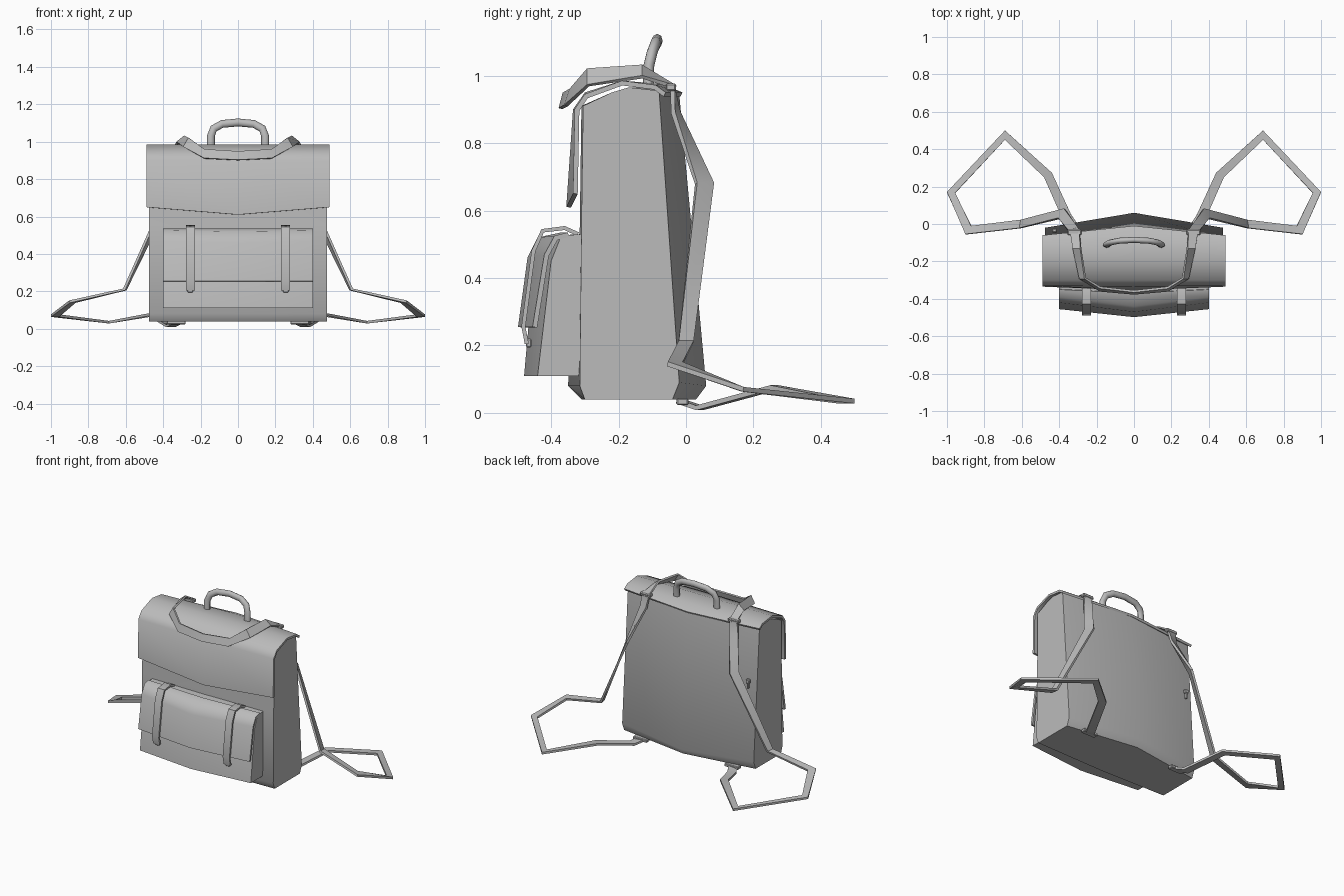
import bpy, bmesh, math
from mathutils import Vector

cube = bpy.data.objects.get("Cube")
if cube:
    bpy.data.objects.remove(cube, do_unlink=True)

grey = bpy.data.materials.new("plain grey")
grey.use_nodes = True
GREY = (0.5, 0.5, 0.5, 1)
grey.diffuse_color = GREY
grey.node_tree.nodes["Principled BSDF"].inputs["Base Color"].default_value = GREY


def finish(name, bm, angle=35):
    """Turn a bmesh into a smooth shaded object with sharp creases."""
    bmesh.ops.recalc_face_normals(bm, faces=bm.faces)
    mesh = bpy.data.meshes.new(name)
    bm.to_mesh(mesh)
    bm.free()
    mesh.shade_smooth()
    mesh.set_sharp_from_angle(angle=math.radians(angle))
    mesh.materials.append(grey)
    obj = bpy.data.objects.new(name, mesh)
    bpy.context.collection.objects.link(obj)
    return obj


def loft(name, rings, closed=True, thickness=0, angle=35):
    """Skin rings of points; closed rings are capped, open ones thickened."""
    bm = bmesh.new()
    verts = [[bm.verts.new(p) for p in ring] for ring in rings]
    n = len(rings[0])
    for a, b in zip(verts, verts[1:]):
        for i in range(n if closed else n - 1):
            j = (i + 1) % n
            bm.faces.new((a[i], a[j], b[j], b[i]))
    if closed:
        bm.faces.new(verts[0])
        bm.faces.new(verts[-1])
    else:
        bmesh.ops.recalc_face_normals(bm, faces=bm.faces)
        bmesh.ops.solidify(bm, geom=bm.faces[:], thickness=thickness)
    return finish(name, bm, angle)


def bowed(half_width, side, middle):
    """Three rings across x: side profile, middle profile, side profile."""
    return [[(x, y, z) for y, z in prof]
            for x, prof in ((-half_width, side), (0, middle), (half_width, side))]


def strap(name, path, thick=0.012):
    """Flat band through (point, half width vector) pairs."""
    pts = [Vector(p) for p, w in path]
    rings = []
    for i, (p, w) in enumerate(path):
        w = Vector(w)
        tangent = pts[min(i + 1, len(pts) - 1)] - pts[max(i - 1, 0)]
        n = tangent.cross(w).normalized() * thick / 2
        rings.append([pts[i] + w + n, pts[i] - w + n, pts[i] - w - n, pts[i] + w - n])
    return loft(name, rings)


def box(name, centre, size):
    bm = bmesh.new()
    bmesh.ops.create_cube(bm, size=1)
    for v in bm.verts:
        v.co = Vector(centre) + Vector(c * s for c, s in zip(v.co, size))
    bmesh.ops.bevel(bm, geom=bm.edges[:], offset=min(size) * 0.2, affect='EDGES')
    return finish(name, bm)


def flip(v, s):
    return (v[0] * s, v[1], v[2])


# Main bag, bowed outwards along the middle
loft("bag_body", bowed(
    0.475,
    [(-0.315, 0.08), (-0.30, 0.04), (-0.04, 0.04), (-0.02, 0.09), (-0.08, 0.955),
     (-0.17, 0.965), (-0.22, 0.95), (-0.305, 0.91), (-0.31, 0.55)],
    [(-0.35, 0.08), (-0.31, 0.04), (0.03, 0.04), (0.06, 0.08), (-0.02, 0.945),
     (-0.10, 0.965), (-0.20, 0.955), (-0.31, 0.91), (-0.315, 0.55)]), angle=40)

# Large lid over the top and the upper front
loft("main_flap", bowed(
    0.488,
    [(-0.06, 0.95), (-0.09, 0.972), (-0.19, 0.985), (-0.30, 0.945), (-0.33, 0.90), (-0.335, 0.65)],
    [(-0.01, 0.95), (-0.07, 0.975), (-0.19, 0.985), (-0.30, 0.95), (-0.335, 0.90), (-0.355, 0.61)]),
    closed=False, thickness=0.014, angle=50)

# Front pocket with its own lid
loft("front_pocket", bowed(
    0.40,
    [(-0.31, 0.11), (-0.44, 0.11), (-0.40, 0.45), (-0.37, 0.525), (-0.31, 0.53)],
    [(-0.31, 0.11), (-0.48, 0.11), (-0.45, 0.45), (-0.40, 0.525), (-0.31, 0.53)]), angle=40)
loft("pocket_flap", bowed(
    0.402,
    [(-0.35, 0.535), (-0.39, 0.525), (-0.42, 0.47), (-0.455, 0.255)],
    [(-0.37, 0.535), (-0.44, 0.52), (-0.47, 0.46), (-0.498, 0.255)]),
    closed=False, thickness=0.014, angle=50)

# Carry handle
arch = [(0.145, -0.112, 0.95), (0.145, -0.11, 1.03), (0.13, -0.10, 1.07),
        (0.085, -0.09, 1.095), (0, -0.085, 1.103)]
arch += [flip(p, -1) for p in arch[-2::-1]]
rings = []
for i, p in enumerate(arch):
    t = (Vector(arch[min(i + 1, len(arch) - 1)]) - Vector(arch[max(i - 1, 0)])).normalized()
    u = t.cross(Vector((0, 1, 0))).normalized()
    v = t.cross(u)
    rings.append([Vector(p) + 0.021 * math.cos(a) * u + 0.016 * math.sin(a) * v
                  for a in (k * math.tau / 8 for k in range(8))])
loft("carry_handle", rings, angle=60)

# Band that loops across the lid between the shoulders
yoke = [((0.318, -0.03, 0.965), (-0.026, 0, 0)),
        ((0.305, -0.13, 1.012), (-0.02, 0, 0.016)),
        ((0.275, -0.29, 0.995), (-0.014, 0, 0.024)),
        ((0.18, -0.348, 0.935), (0, 0.008, 0.024)),
        ((0, -0.366, 0.925), (0, 0.006, 0.023))]
yoke += [(flip(p, -1), flip(w, -1)) for p, w in yoke[-2::-1]]
strap("lid_band", yoke)

shoulder = [((0.318, -0.04, 0.965), (0.026, 0, 0)),
            ((0.325, -0.03, 0.89), (0.025, -0.008, 0)),
            ((0.385, 0.055, 0.68), (0.015, -0.025, 0)),
            ((0.605, 0.0, 0.21), (0.004, -0.022, 0)),
            ((0.885, -0.033, 0.145), (0.015, -0.022, 0)),
            ((0.978, 0.168, 0.07), (0.022, 0.002, 0)),
            ((0.69, 0.475, 0.035), (0, 0.025, 0)),
            ((0.46, 0.262, 0.075), (-0.021, 0.012, 0)),
            ((0.36, 0.04, 0.015), (-0.024, 0.01, 0)),
            ((0.32, -0.02, 0.035), (-0.025, 0.008, 0))]
closure = [(-0.32, 0.53), (-0.36, 0.548), (-0.425, 0.54), (-0.452, 0.48),
           (-0.482, 0.255), (-0.472, 0.205)]

for side, s in (("left", 1), ("right", -1)):
    # Shoulder strap, hanging down and lying on the ground
    strap(side + "_shoulder_strap", [(flip(p, s), flip(w, s)) for p, w in shoulder], 0.014)
    box(side + "_top_buckle", (0.318 * s, -0.045, 0.966), (0.075, 0.03, 0.022))
    box(side + "_bottom_buckle", (0.33 * s, -0.01, 0.033), (0.10, 0.035, 0.02))
    # Pocket closing strap and its buckle
    strap(side + "_pocket_strap", [((0.255 * s, y, z), (0.024, 0, 0)) for y, z in closure])
    box(side + "_pocket_buckle", (0.255 * s, -0.466, 0.207), (0.03, 0.016, 0.026))

# Small fastener on the back
box("fastener_head", (-0.425, -0.035, 0.60), (0.026, 0.02, 0.026))
box("fastener_stem", (-0.425, -0.035, 0.575), (0.012, 0.016, 0.04))
